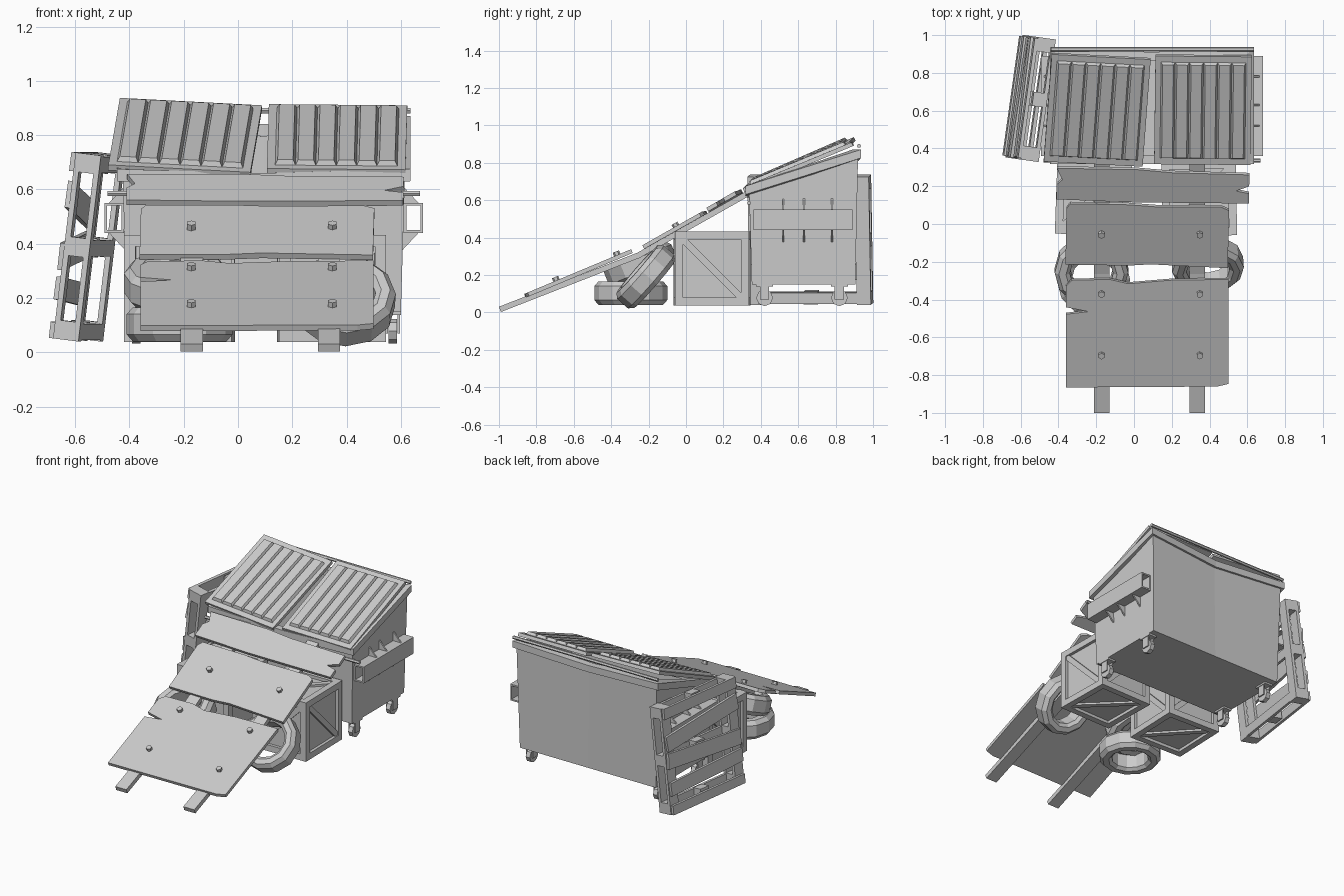
import bpy, bmesh
from math import radians, atan2, cos, sin, pi, hypot
from mathutils import Matrix, Vector

if "Cube" in bpy.data.objects:
    bpy.data.objects.remove(bpy.data.objects["Cube"])


def T(loc, rx=0, ry=0, rz=0):
    m = Matrix.Translation(loc)
    for a, ax in ((rz, 'Z'), (ry, 'Y'), (rx, 'X')):
        m = m @ Matrix.Rotation(radians(a), 4, ax)
    return m


def finish(name, bm, M=Matrix()):
    bmesh.ops.recalc_face_normals(bm, faces=bm.faces)
    me = bpy.data.meshes.new(name)
    bm.to_mesh(me)
    bm.free()
    ob = bpy.data.objects.new(name, me)
    ob.matrix_world = M
    bpy.context.collection.objects.link(ob)
    return ob


def box(bm, c, s, M=Matrix(), inset=0):
    # box with optional tapered top
    vs = bmesh.ops.create_cube(bm, size=1)['verts']
    for v in vs:
        top = v.co.z > 0
        p = Vector(v.co[i] * (s[i] - (2 * inset if top and i < 2 else 0)) for i in range(3))
        v.co = M @ (p + Vector(c))


def cyl(bm, M, r, h, n=8):
    bmesh.ops.create_cone(bm, cap_ends=True, segments=n, radius1=r, radius2=r, depth=h, matrix=M)


def beam(bm, a, b, w, h):
    # bar running between two points in a yz plane
    a, b = Vector(a), Vector(b)
    d = b - a
    box(bm, (0, 0, 0), (w, d.length, h), T((a + b) / 2, rx=atan2(d.z, d.y) * 180 / pi))


def prism(bm, pts, h, M=Matrix()):
    f = bm.faces.new([bm.verts.new(M @ Vector((x, y, -h / 2))) for x, y in pts])
    r = bmesh.ops.extrude_face_region(bm, geom=[f])
    d = M.to_3x3() @ Vector((0, 0, h))
    bmesh.ops.translate(bm, vec=d, verts=[v for v in r['geom'] if isinstance(v, bmesh.types.BMVert)])


# dumpster body: open shell with sagging middle and sloped top
CX = 0.095
bm = bmesh.new()
loops = []
for hw, yf, yb, zf, zb, sag in ((0.505, 0.352, 0.905, 0.15, 0.15, 0), (0.52, 0.337, 0.92, 0.655, 0.845, 0.025)):
    loops.append([bm.verts.new(p) for p in (
        (CX - hw, yf, zf), (CX, yf, zf - sag / 2), (CX + hw, yf, zf),
        (CX + hw, yb, zb), (CX, yb - sag, zb - sag), (CX - hw, yb, zb))])
bm.faces.new(loops[0])
for i in range(6):
    j = (i + 1) % 6
    bm.faces.new((loops[0][i], loops[0][j], loops[1][j], loops[1][i]))
body = finish("dumpster_body", bm)
mod = body.modifiers.new("wall", 'SOLIDIFY')
mod.thickness = 0.015

# rim: square-section band following the body top
bm = bmesh.new()
rings = []
for g, dz in ((0.02, -0.025), (0.02, 0.02), (-0.025, 0.02), (-0.025, -0.025)):
    rings.append([bm.verts.new(p) for p in (
        (CX - 0.52 - g, 0.337 - g, 0.655 + dz), (CX, 0.337 - g, 0.64 + dz), (CX + 0.52 + g, 0.337 - g, 0.655 + dz),
        (CX + 0.52 + g, 0.915 + g, 0.85 + dz), (CX, 0.89 + g, 0.82 + dz), (CX - 0.52 - g, 0.915 + g, 0.85 + dz))])
for k in range(4):
    a, b = rings[k], rings[(k + 1) % 4]
    for i in range(6):
        j = (i + 1) % 6
        bm.faces.new((a[i], a[j], b[j], b[i]))
finish("dumpster_rim", bm)

# hinge rod and front rod
for name, x0, x1, y, z in (("hinge_rod", -0.44, 0.635, 0.925, 0.89), ("front_rod", -0.48, 0.67, 0.337, 0.585)):
    bm = bmesh.new()
    cyl(bm, T(((x0 + x1) / 2, y, z), ry=90), 0.011, x1 - x0, 6)
    finish(name, bm)

# side lift sleeves: open tubes with gussets
for s, side in ((-1, "left"), (1, "right")):
    bm = bmesh.new()
    x = CX + s * 0.55
    for dx, dz, w, h in ((0.032 * s, 0, 0.01, 0.11), (-0.03 * s, 0, 0.01, 0.11),
                         (0, 0.05, 0.07, 0.01), (0, -0.05, 0.07, 0.01)):
        box(bm, (x + dx, 0.625, 0.495 + dz), (w, 0.53, h))
    for y in (0.52, 0.63, 0.78):
        for q in (1, -1):
            M = Matrix.Translation((0, y, 0)) @ Matrix.Rotation(pi / 2, 4, 'X')
            prism(bm, [(CX + s * 0.505, 0.495 + q * 0.05), (CX + s * 0.575, 0.495 + q * 0.05),
                       (CX + s * 0.505, 0.495 + q * 0.125)], 0.01, M)
    finish(side + "_lift_sleeve", bm)

# casters
bm = bmesh.new()
for x in (-0.375, 0.57):
    for y in (0.42, 0.82):
        cyl(bm, T((x, y, 0.078), ry=90), 0.045, 0.03, 8)
        box(bm, (x, y, 0.145), (0.06, 0.09, 0.014))
        for d in (-0.022, 0.022):
            box(bm, (x + d, y, 0.107), (0.008, 0.05, 0.075), inset=0)
finish("casters", bm)


# ribbed lids
def lid(name, M, w, l):
    bm = bmesh.new()
    box(bm, (0, 0, 0), (w, l, 0.022))
    n, pw = 6, (w - 0.06) / 6
    for i in range(n):
        box(bm, ((i - (n - 1) / 2) * pw, 0, 0.02), (pw, l - 0.07, 0.018), inset=0.009)
    finish(name, bm, M)


lid("left_lid", T((-0.195, 0.605, 0.79), 23.5, 3, -3), 0.525, 0.62)
lid("right_lid", T((0.365, 0.605, 0.783), 22.5, 0.5, -0.5), 0.51, 0.62)

# ramp rails, bent where they climb to the rim
bm = bmesh.new()
for x in (-0.17, 0.335):
    beam(bm, (x, -0.995, 0.016), (x, -0.26, 0.303), 0.082, 0.03)
    beam(bm, (x, -0.27, 0.296), (x, 0.335, 0.638), 0.082, 0.03)
finish("ramp_rails", bm)

# ramp planks with splintered edges
planks = (
    ("lower_plank", T((0.07, -0.575, 0.208), 22.7),
     [(-0.43, -0.31), (0.37, -0.305), (0.43, -0.29), (0.43, 0.31), (0.12, 0.305), (-0.1, 0.285), (-0.2, 0.31),
      (-0.4, 0.305), (-0.43, 0.27), (-0.43, 0.15), (-0.31, 0.125), (-0.43, 0.11)]),
    ("middle_plank", T((0.07, -0.06, 0.44), 29.5, 0, -1),
     [(-0.43, -0.18), (-0.1, -0.18), (0.02, -0.17), (0.43, -0.185), (0.43, 0.165), (0.39, 0.185), (0.05, 0.18),
      (-0.1, 0.19), (-0.41, 0.19), (-0.43, 0.16)]),
    ("upper_plank", T((0.1, 0.205, 0.597), 30, 0, -1),
     [(-0.51, -0.09), (-0.1, -0.1), (0.51, -0.095), (0.51, -0.035), (0.44, -0.02), (0.51, 0.01), (0.51, 0.08),
      (0.1, 0.085), (-0.08, 0.1), (-0.51, 0.1), (-0.48, 0.03), (-0.51, 0.0)]))
for name, M, pts in planks:
    bm = bmesh.new()
    prism(bm, pts, 0.022)
    finish(name, bm, M)

# hexagonal bolt heads
bm = bmesh.new()
for x in (-0.172, 0.348):
    for y, z, a in ((-0.695, 0.176, 22.7), (-0.37, 0.312, 22.7), (-0.055, 0.464, 29.5)):
        cyl(bm, T((x, y, z), a), 0.018, 0.028, 6)
finish("bolts", bm)


# crates: recessed panels, edge frame, one diagonal per face
def crate(name, M, s=0.395, w=0.042):
    bm = bmesh.new()
    box(bm, (0, 0, 0), (s - 0.04,) * 3)
    e = (s - w) / 2
    for ax in range(3):
        for a in (-e, e):
            for b in (-e, e):
                c, d = [a, b], [w, w]
                c.insert(ax, 0)
                d.insert(ax, s if ax == 2 else s - 2 * w)
                box(bm, c, d)
    L = hypot(s - 2 * w, s - 2 * w)
    for R in [T((0, 0, 0), rx=90 * k) for k in range(4)] + [T((0, 0, 0), ry=90), T((0, 0, 0), ry=-90)]:
        box(bm, (0, 0, 0), (L, 0.035, 0.015), R @ T((0, 0, s / 2 - 0.014), rz=45))
    finish(name, bm, M)


crate("left_crate", T((-0.215, 0.14, 0.235), rz=-2))
crate("right_crate", T((0.345, 0.135, 0.235), rz=1))


# low-poly tires
def tire(name, M, R=0.195, h=0.125, n=12):
    bm = bmesh.new()
    prof = [(R, h * 0.3), (R - 0.022, h / 2), (0.135, h / 2), (0.115, h * 0.36)]
    prof += [(r, -z) for r, z in reversed(prof)]
    rings = [[bm.verts.new((r * cos(2 * pi * i / n), r * sin(2 * pi * i / n), z)) for r, z in prof] for i in range(n)]
    for i in range(n):
        a, b = rings[i], rings[(i + 1) % n]
        for k in range(len(prof)):
            m = (k + 1) % len(prof)
            bm.faces.new((a[k], b[k], b[m], a[m]))
    finish(name, bm, M)


tire("flat_tire", T((-0.215, -0.295, 0.103)))
tire("stacked_tire", T((-0.225, -0.245, 0.255), 22))
tire("leaning_tire", T((0.39, -0.215, 0.19), 49, 0, 4), R=0.19)

# pallet leaning on the left side
bm = bmesh.new()
for y in (-0.29, 0.29):
    box(bm, (-0.035, y, 0), (0.02, 0.075, 0.69))
    box(bm, (0.04, y, 0), (0.02, 0.075, 0.69))
for z in (-0.31, 0, 0.31):
    for y in (-0.29, 0, 0.29):
        box(bm, (0.003, y, z), (0.06, 0.075, 0.07))
    box(bm, (0.04, 0, z), (0.02, 0.51, 0.06))
for z, h, a in ((0.31, 0.07, 0), (0.15, 0.10, -7), (-0.02, 0.10, 4), (-0.17, 0.085, -2), (-0.315, 0.06, 0)):
    box(bm, (0, 0, 0), (0.02, 0.64, h), T((-0.052, 0, z), rx=a))
finish("pallet", bm, T((-0.55, 0.665, 0.388), 0, 7, -8))
